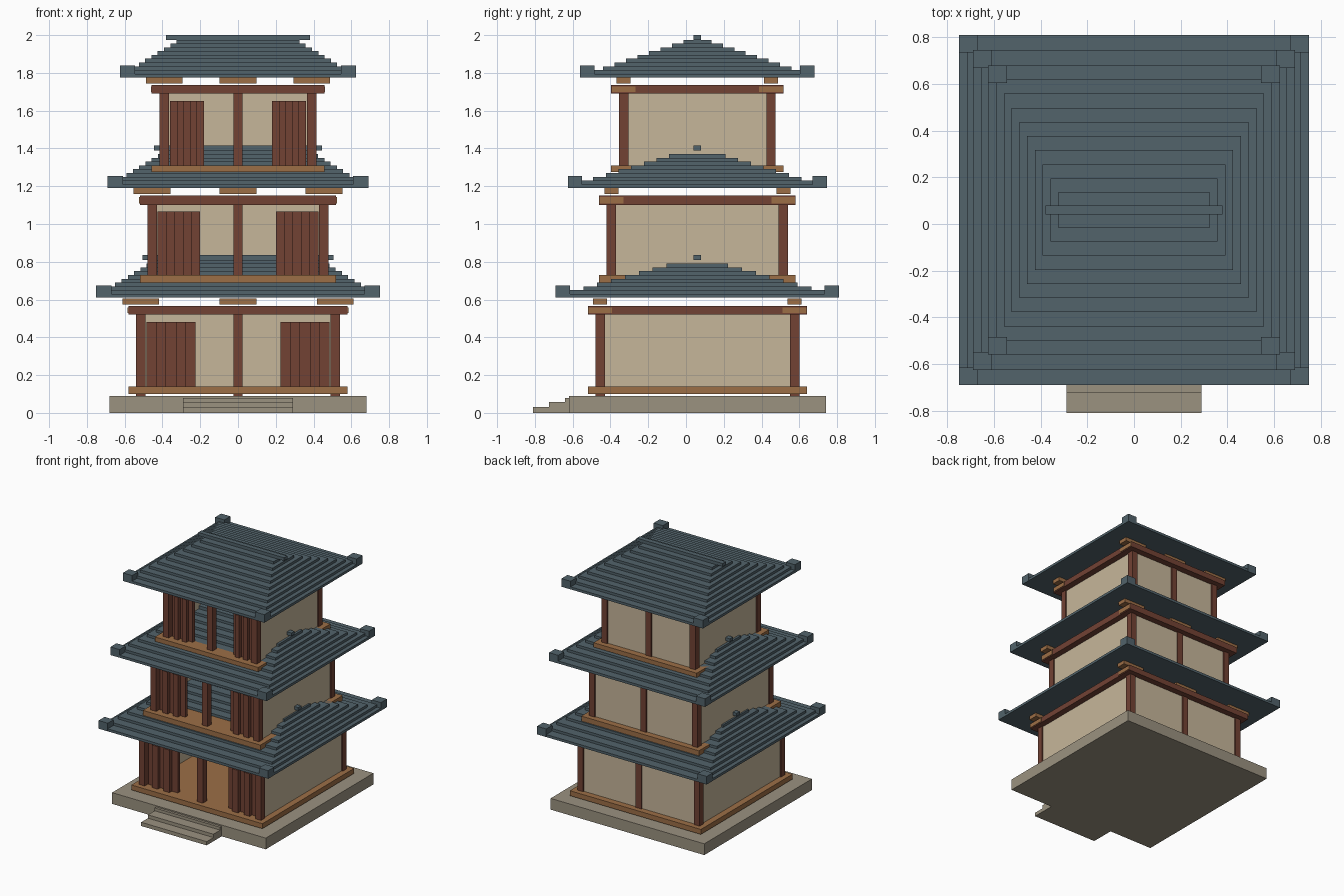
import bpy, bmesh

if "Cube" in bpy.data.objects:
    bpy.data.objects.remove(bpy.data.objects["Cube"])

CY = 0.06  # depth centre of the tower


def material(name, rgb):
    m = bpy.data.materials.new(name)
    lin = [((c / 255 + 0.055) / 1.055) ** 2.4 for c in rgb]
    m.diffuse_color = (*lin, 1)
    m.use_nodes = True
    m.node_tree.nodes["Principled BSDF"].inputs["Base Color"].default_value = m.diffuse_color
    return m


ROOF = material("slate_blue", (82, 99, 107))
RED = material("red_timber", (114, 66, 52))
BROWN = material("honey_timber", (156, 110, 70))
PLASTER = material("cream_plaster", (198, 182, 154))
STONE = material("grey_stone", (155, 146, 128))


def boxes(name, mat, items):
    """One object from boxes given as (x0, x1, y0, y1, z0, z1), y relative to CY."""
    bm = bmesh.new()
    for x0, x1, y0, y1, z0, z1 in items:
        r = bmesh.ops.create_cube(bm, size=1)
        for v in r["verts"]:
            v.co = ((x0 + x1) / 2 + v.co.x * (x1 - x0),
                    CY + (y0 + y1) / 2 + v.co.y * (y1 - y0),
                    (z0 + z1) / 2 + v.co.z * (z1 - z0))
    me = bpy.data.meshes.new(name)
    bm.to_mesh(me)
    bm.free()
    me.materials.append(mat)
    ob = bpy.data.objects.new(name, me)
    bpy.context.collection.objects.link(ob)
    return ob


def around(x, y, hx, hy, z0, z1):
    return (x - hx, x + hx, y - hy, y + hy, z0, z1)


def storey(n, post, slab, z_slab, z_floor, z_beam, z_top, door_in, door_top, roof_z, rx, ry):
    tag = f"_{n}"
    z_post = z_slab - 0.01 if n == 1 else z_slab
    # floor slab
    boxes("floor_slab" + tag, BROWN, [around(0, 0, slab, slab, z_slab, z_floor)])
    # posts at the corners and mid front/back
    boxes("posts" + tag, RED, [around(x, y, 0.025, 0.025, z_post, z_beam)
                               for x in (-post, 0, post) for y in (-post, post)])
    # side and back walls, front left open
    t = 0.015
    boxes("walls" + tag, PLASTER,
          [around(s * post, 0, t, post, z_floor, z_beam) for s in (-1, 1)]
          + [around(0, post, post, t, z_floor, z_beam)])
    # folded doors made of boards alternating in depth
    door_out = post - 0.03
    w = (door_out - door_in) / 5
    doors = []
    for i in range(5):
        y = -post + (0.0 if i % 2 else 0.03)
        a = door_in + i * w
        for x0, x1 in ((a, a + w), (-a - w, -a)):
            doors.append((x0, x1, y - 0.015, y + 0.015, z_floor, door_top))
    boxes("doors" + tag, RED, doors)
    # ring beam
    inner = slab - 0.12
    mid, h = (slab + inner) / 2, 0.06
    boxes("ring_beam" + tag, RED,
          [around(0, s * mid, slab, h, z_beam, z_top) for s in (-1, 1)]
          + [around(s * mid, 0, h, inner, z_beam, z_top) for s in (-1, 1)])
    # beam end caps on the sides, and brackets under the eaves
    boxes("beam_end_caps" + tag, BROWN,
          [around(sx * (slab - 0.06), sy * post, 0.064, 0.063, z_beam + 0.008, z_top - 0.006)
           for sx in (-1, 1) for sy in (-1, 1)])
    boxes("eave_brackets" + tag, BROWN,
          [around(x, y, 0.097, 0.037, z_top + 0.01, z_top + 0.04)
           for x in (-post, 0, post) for y in (-post, post)])
    # stepped roof
    steps = []
    for i in range(10):
        f = i / 9
        steps.append(around(0, 0, rx - 0.3 * f, ry * (1 - 0.88 * f),
                            roof_z + 0.02 * i, roof_z + 0.02 * (i + 1)))
    boxes("roof_steps" + tag, ROOF, steps)
    boxes("roof_ridge" + tag, ROOF,
          [around(0, 0, rx - 0.245, 0.02, roof_z + 0.2, roof_z + 0.225)])
    boxes("roof_corners" + tag, ROOF,
          [around(sx * (rx - 0.04), sy * (ry - 0.0375), 0.0405, 0.038, roof_z, roof_z + 0.065)
           for sx in (-1, 1) for sy in (-1, 1)])


# stone base and front steps
boxes("stone_base", STONE, [around(0, 0, 0.68, 0.68, 0, 0.09)])
boxes("front_steps", STONE, [(-0.29, 0.29, y - CY, -0.62 - CY, z0, z1) for y, z0, z1 in
                             ((-0.81, 0, 0.03), (-0.725, 0.03, 0.057), (-0.64, 0.057, 0.08))])

# the three storeys
storey(1, 0.515, 0.58, 0.10, 0.14, 0.52, 0.565, 0.225, 0.48, 0.61, 0.75, 0.75)
storey(2, 0.455, 0.52, 0.69, 0.73, 1.10, 1.15, 0.20, 1.065, 1.19, 0.69, 0.685)
storey(3, 0.39, 0.457, 1.275, 1.31, 1.69, 1.735, 0.18, 1.65, 1.775, 0.625, 0.62)
